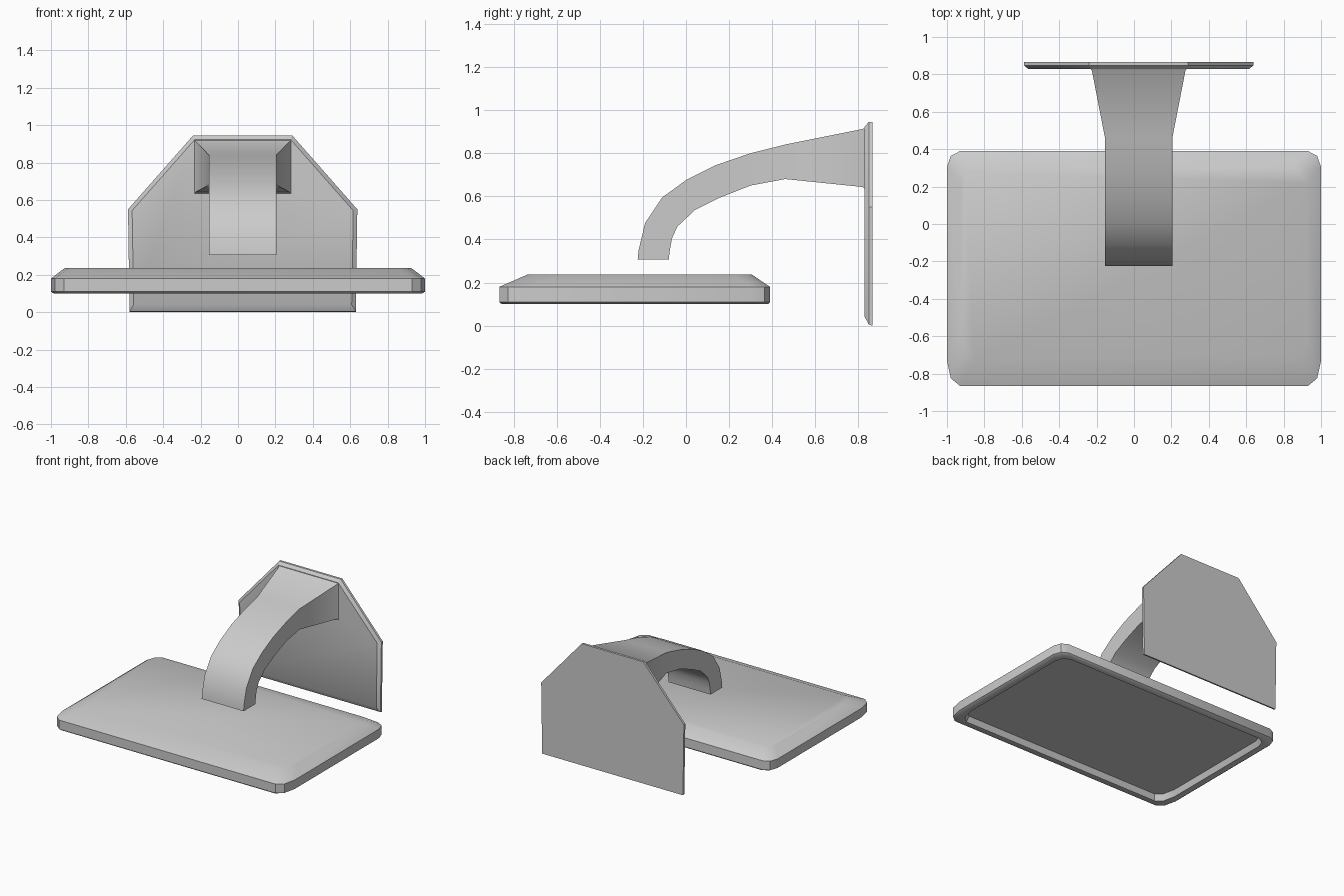
import bpy, bmesh, math

if "Cube" in bpy.data.objects:
    bpy.data.objects.remove(bpy.data.objects["Cube"])


def loft(name, rings, smooth=35):
    """Skin a list of equal-length closed rings and cap both ends."""
    bm = bmesh.new()
    vs = [[bm.verts.new(p) for p in r] for r in rings]
    n = len(vs[0])
    for a, b in zip(vs, vs[1:]):
        for i in range(n):
            j = (i + 1) % n
            bm.faces.new((a[i], a[j], b[j], b[i]))
    bm.faces.new(vs[0])
    bm.faces.new(vs[-1])
    bmesh.ops.recalc_face_normals(bm, faces=bm.faces)
    me = bpy.data.meshes.new(name)
    bm.to_mesh(me)
    bm.free()
    ob = bpy.data.objects.new(name, me)
    bpy.context.collection.objects.link(ob)
    bpy.ops.object.select_all(action='DESELECT')
    ob.select_set(True)
    bpy.context.view_layer.objects.active = ob
    bpy.ops.object.shade_smooth_by_angle(angle=math.radians(smooth))
    return ob


def panel_ring(z, hx, front, back, cf=0.135, cb=0.085, cx=0.07):
    """Rectangle with two-facet corners, mirrored in x."""
    right = [(hx - cx, front), (hx - 0.3 * cx, front + 0.3 * cf), (hx, front + cf),
             (hx, back - cb), (hx - 0.3 * cx, back - 0.3 * cb), (hx - cx, back)]
    return [(x, y, z) for x, y in right] + [(-x, y, z) for x, y in reversed(right)]


# wide flat head: recessed underside, rim, side wall, sloped top
loft("head_panel", [
    panel_ring(0.145, 0.925, -0.795, 0.325),
    panel_ring(0.10, 0.94, -0.81, 0.34),
    panel_ring(0.10, 0.985, -0.855, 0.38),
    panel_ring(0.11, 1.0, -0.866, 0.39),
    panel_ring(0.18, 1.0, -0.866, 0.39),
    panel_ring(0.237, 0.925, -0.735, 0.305),
])

# curved arm: stations of (half width, outer point, inner point) in y, z
CX = 0.025
stations = [
    (0.18, (-0.224, 0.307), (-0.08, 0.307)),
    (0.18, (-0.220, 0.35), (-0.075, 0.35)),
    (0.18, (-0.19, 0.475), (-0.065, 0.405)),
    (0.18, (-0.11, 0.595), (-0.04, 0.46)),
    (0.18, (0.0, 0.675), (0.04, 0.535)),
    (0.18, (0.14, 0.745), (0.16, 0.595)),
    (0.18, (0.30, 0.80), (0.30, 0.65)),
    (0.18, (0.46, 0.84), (0.46, 0.68)),
    (0.25, (0.82, 0.912), (0.82, 0.643)),
    (0.262, (0.835, 0.923), (0.835, 0.63)),
]
loft("arm", [[(CX - w, *o), (CX + w, *o), (CX + w, *i), (CX - w, *i)]
             for w, o, i in stations], 30)


def plate_ring(y, d, zb):
    """Six-sided plate outline, inset by d at the sides."""
    right = [(0.605 - d, zb), (0.613 - d, 0.55 - d * 0.3), (0.265 - d * 0.4, 0.945 - d)]
    return [(CX + x, y, z) for x, z in right] + [(CX - x, y, z) for x, z in reversed(right)]


# mounting plate with chamfered front edge
loft("mounting_plate", [
    plate_ring(0.866, 0.0, 0.0),
    plate_ring(0.848, 0.0, 0.005),
    plate_ring(0.829, 0.022, 0.04),
], 30)
